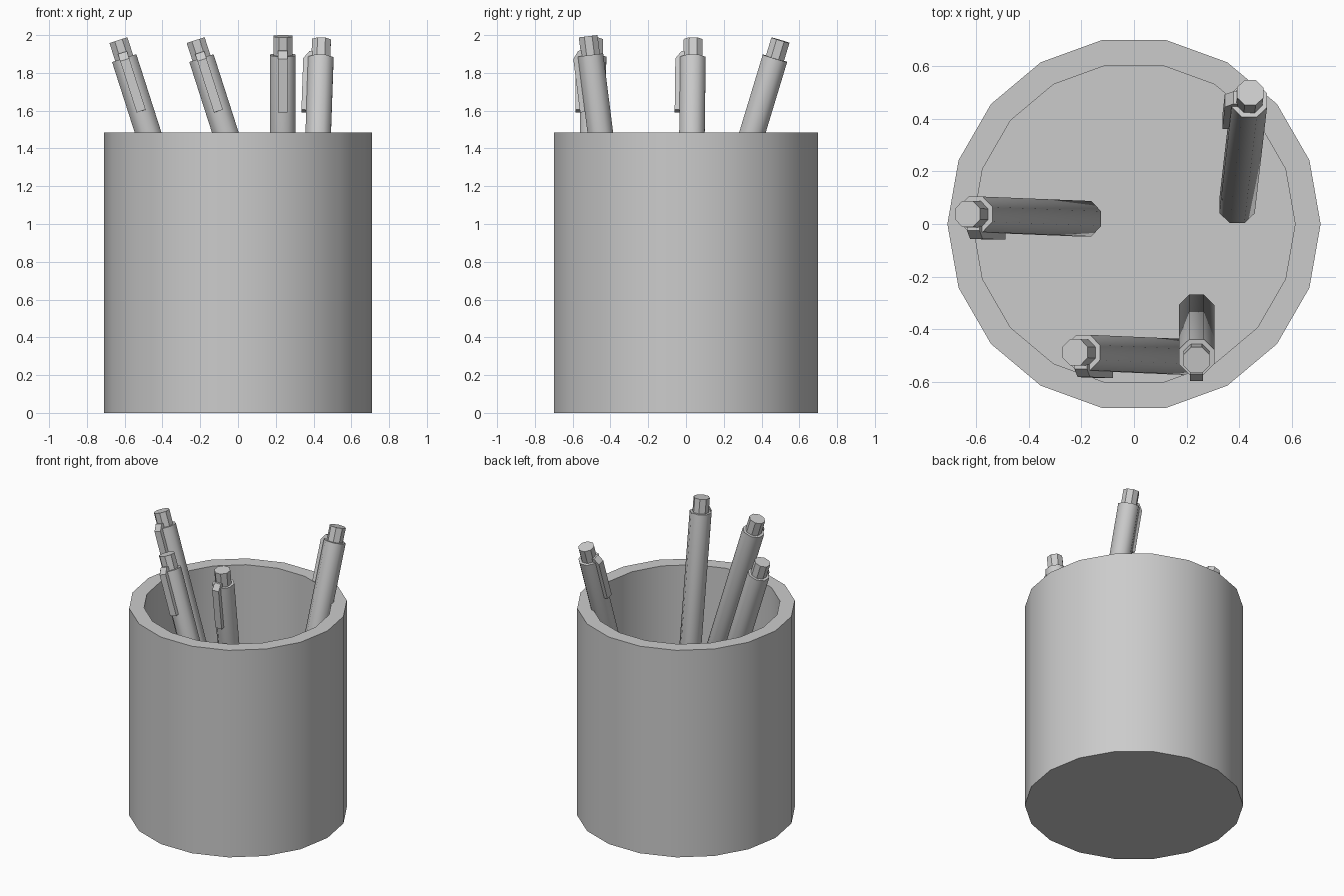
import bpy, bmesh
from math import cos, sin, pi, radians
from mathutils import Vector, Matrix

if "Cube" in bpy.data.objects:
    bpy.data.objects.remove(bpy.data.objects["Cube"])


def lathe(name, profile, sides, offset=0.0, smooth=None, matrix=None):
    """Revolve (radius, z) points; both ends are closed with n-gons."""
    bm = bmesh.new()
    rings = []
    for r, z in profile:
        rings.append([bm.verts.new((r * cos(offset + 2 * pi * i / sides),
                                    r * sin(offset + 2 * pi * i / sides), z))
                      for i in range(sides)])
    for a, b in zip(rings, rings[1:]):
        for i in range(sides):
            j = (i + 1) % sides
            bm.faces.new((a[i], a[j], b[j], b[i]))
    bm.faces.new(list(reversed(rings[0])))
    bm.faces.new(rings[-1])
    return finish(name, bm, smooth, matrix)


def finish(name, bm, smooth=None, matrix=None):
    bmesh.ops.recalc_face_normals(bm, faces=bm.faces)
    me = bpy.data.meshes.new(name)
    bm.to_mesh(me)
    bm.free()
    ob = bpy.data.objects.new(name, me)
    bpy.context.collection.objects.link(ob)
    if matrix:
        ob.matrix_world = matrix
    if smooth:
        bpy.ops.object.select_all(action='DESELECT')
        ob.select_set(True)
        bpy.context.view_layer.objects.active = ob
        bpy.ops.object.shade_smooth_by_angle(angle=radians(smooth))
    return ob


def pen(index, bottom, top, clip_side):
    # Local frame: z along the pen, x towards the clip
    bottom, top = Vector(bottom), Vector(top)
    length = (top - bottom).length
    z = (top - bottom).normalized()
    x = Vector(clip_side)
    x = (x - z * x.dot(z)).normalized()
    y = z.cross(x)
    m = Matrix.Translation(bottom) @ Matrix((x, y, z)).transposed().to_4x4()

    # Barrel with pointed tip
    lathe(f"pen_barrel_{index}", [(0.01, -0.15), (0.073, 0), (0.073, length - 0.1)],
          8, pi / 8, 50, m)
    # Push button
    lathe(f"pen_button_{index}", [(0.054, length - 0.13), (0.054, length)],
          8, pi / 8, None, m)
    # Clip: side profile extruded across its width
    outline = [(0.04, -0.07), (0.062, -0.07), (0.093, -0.11), (0.093, -0.395), (0.04, -0.395)]
    bm = bmesh.new()
    left = [bm.verts.new((d, -0.025, length + s)) for d, s in outline]
    right = [bm.verts.new((d, 0.025, length + s)) for d, s in outline]
    bm.faces.new(left)
    bm.faces.new(right)
    for i in range(len(outline)):
        j = (i + 1) % len(outline)
        bm.faces.new((left[i], left[j], right[j], right[i]))
    finish(f"pen_clip_{index}", bm, None, m)


# Cup: 18-sided, hollow, with a raised floor inside
lathe("cup", [(0.71, 0), (0.71, 1.485), (0.613, 1.485), (0.613, 0.45)], 18, 0, 30)

# Pens leaning in the cup
front, left = (0, -1, 0), (-1, 0, 0)
pen(1, (-0.189, 0.02, 0.59), (-0.633, 0.038, 1.973), front)
pen(2, (0.22, -0.507, 0.59), (-0.224, -0.488, 1.973), front)
pen(3, (0.238, -0.336, 0.55), (0.238, -0.518, 1.994), front)
pen(4, (0.392, 0.068, 0.55), (0.442, 0.50, 1.973), left)
